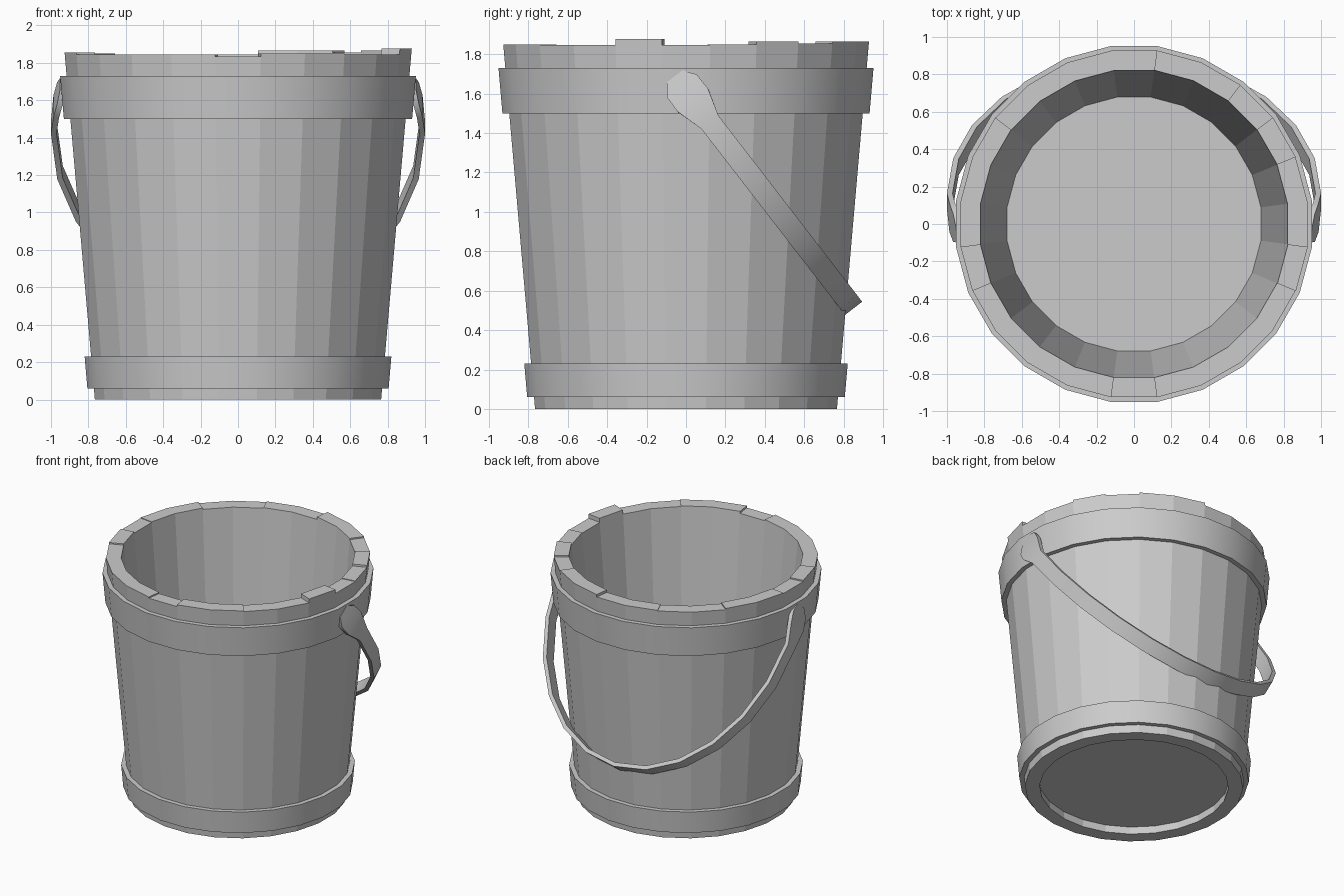
import bpy, bmesh
from math import sin, cos, pi, radians, hypot
from mathutils import Vector

if "Cube" in bpy.data.objects:
    bpy.data.objects.remove(bpy.data.objects["Cube"])

N = 24


def corner(r, i, z):
    a = radians(15 * i - 7.5)
    return Vector((r * cos(a), r * sin(a), z))


def make(name, faces, smooth=False):
    bm = bmesh.new()
    for f in faces:
        bm.faces.new([bm.verts.new(v) for v in f])
    bmesh.ops.remove_doubles(bm, verts=bm.verts, dist=1e-5)
    bmesh.ops.recalc_face_normals(bm, faces=bm.faces)
    me = bpy.data.meshes.new(name)
    bm.to_mesh(me)
    bm.free()
    ob = bpy.data.objects.new(name, me)
    bpy.context.collection.objects.link(ob)
    if smooth:
        bpy.ops.object.select_all(action='DESELECT')
        ob.select_set(True)
        bpy.context.view_layer.objects.active = ob
        bpy.ops.object.shade_smooth_by_angle(angle=radians(35))
    return ob


def r_out(z):
    return 0.772 + 0.088 * z


def r_in(z):
    return 0.668 + 0.0865 * z


# Staves: one facet each, uneven tops with step walls between neighbours
tops = [1.845, 1.85, 1.865, 1.855, 1.865, 1.865, 1.845, 1.845,
        1.84, 1.84, 1.85, 1.85, 1.845, 1.855, 1.845, 1.845,
        1.845, 1.845, 1.835, 1.85, 1.85, 1.845, 1.845, 1.877]
faces = []
for i, h in enumerate(tops):
    j = i + 1
    o0, o1 = corner(r_out(0), i, 0), corner(r_out(0), j, 0)
    n0, n1 = corner(r_in(0), i, 0), corner(r_in(0), j, 0)
    O0, O1 = corner(r_out(h), i, h), corner(r_out(h), j, h)
    I0, I1 = corner(r_in(h), i, h), corner(r_in(h), j, h)
    faces += [(o0, o1, O1, O0), (n1, n0, I0, I1), (O0, O1, I1, I0), (o1, o0, n0, n1)]
    k = tops[j % N]
    if abs(k - h) > 1e-4:
        faces.append((O1, I1, corner(r_in(k), j, k), corner(r_out(k), j, k)))
make("staves", faces)

# Floor board, recessed from below
za, zb = 0.06, 0.19
lo = [corner(r_in(za), i, za) for i in range(N)]
hi = [corner(r_in(zb), i, zb) for i in range(N)]
make("floor", [lo[::-1], hi] +
     [(lo[i], lo[(i + 1) % N], hi[(i + 1) % N], hi[i]) for i in range(N)])


# Metal hoops
def hoop(name, z0, z1, t):
    prof = [(r_out(z0) - 0.005, z0), (r_out(z0) + t, z0),
            (r_out(z1) + t, z1), (r_out(z1) - 0.005, z1)]
    fs = []
    for i in range(N):
        for (ra, a), (rb, b) in zip(prof, prof[1:] + prof[:1]):
            fs.append((corner(ra, i, a), corner(ra, i + 1, a),
                       corner(rb, i + 1, b), corner(rb, i, b)))
    make(name, fs, True)


hoop("lower_hoop", 0.06, 0.23, 0.035)
hoop("upper_hoop", 1.50, 1.73, 0.035)

# Handle: flat band in a tilted plane, widening into ears at the pivots
d = Vector((0, 0.61, -0.79))
p = Vector((0, 0.79, 0.61))
pivot = Vector((0, 0.005, 1.605))
half = [(0.937, -0.10, 0.05), (0.952, -0.04, 0.095), (0.972, 0.05, 0.097),
        (0.985, 0.19, 0.055)]
for k in range(1, 6):
    t = k * pi / 12
    half.append((0.985 * cos(t), 0.19 + 1.18 * sin(t), 0.055))
path = half + [(0, 1.37, 0.055)] + [(-x, s, w) for x, s, w in reversed(half)]
rings = []
for i, (x, s, w) in enumerate(path):
    a, b = path[max(i - 1, 0)], path[min(i + 1, len(path) - 1)]
    tx, ts = b[0] - a[0], b[1] - a[1]
    l = hypot(tx, ts)
    n = (Vector((1, 0, 0)) * ts - d * tx) / l * 0.015
    c = pivot + Vector((x, 0, 0)) + d * s
    rings.append([c + n + p * w, c + n - p * w, c - n - p * w, c - n + p * w])
faces = [rings[0], rings[-1]]
for A, B in zip(rings, rings[1:]):
    faces += [(A[k], A[(k + 1) % 4], B[(k + 1) % 4], B[k]) for k in range(4)]
make("handle", faces, True)
